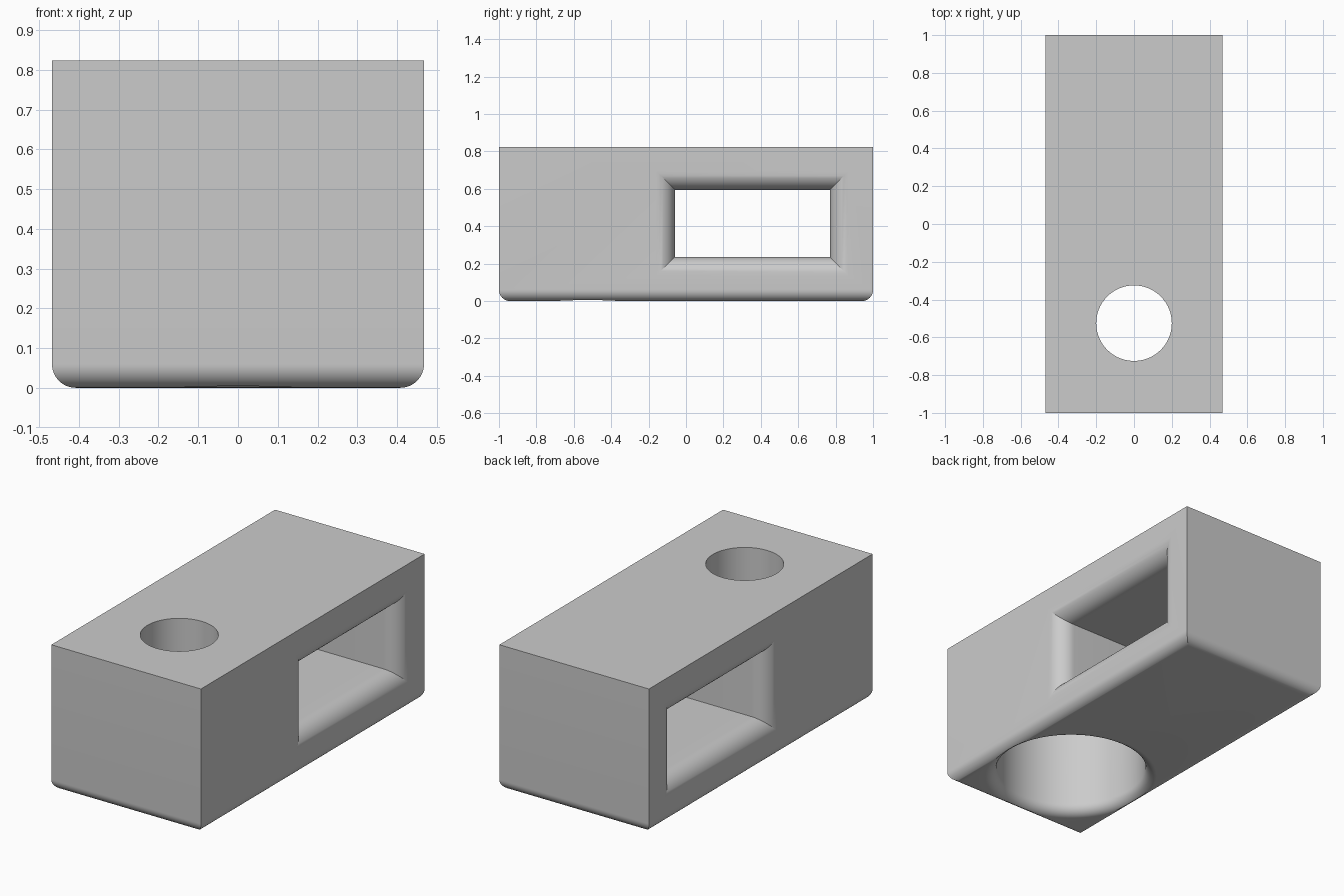
import bpy
import bmesh
from math import sin, cos, pi, radians

if "Cube" in bpy.data.objects:
    bpy.data.objects.remove(bpy.data.objects["Cube"], do_unlink=True)

HALF_W, HALF_L, HEIGHT = 0.468, 1.0, 0.823
EDGE_R = 0.06                      # rounding of the bottom edges and bore mouth
WINDOW_R = 0.10                    # rounding of the window mouths
HOLE_Y, HOLE_R, BORE_R, BORE_TOP = -0.525, 0.20, 0.40, 0.53
STEPS = 12

grey = bpy.data.materials.new("plain grey")
grey.use_nodes = True
colour = (0.6, 0.6, 0.6, 1)
grey.diffuse_color = colour
grey.node_tree.nodes["Principled BSDF"].inputs["Base Color"].default_value = colour


def loft(name, rings):
    """Closed solid through a list of rings with equal point counts."""
    bm = bmesh.new()
    loops = [[bm.verts.new(p) for p in ring] for ring in rings]
    count = len(loops[0])
    for a, b in zip(loops, loops[1:]):
        for i in range(count):
            j = (i + 1) % count
            bm.faces.new((a[i], a[j], b[j], b[i]))
    bm.faces.new(loops[0])
    bm.faces.new(loops[-1])
    bmesh.ops.recalc_face_normals(bm, faces=bm.faces)
    mesh = bpy.data.meshes.new(name)
    bm.to_mesh(mesh)
    bm.free()
    mesh.materials.append(grey)
    obj = bpy.data.objects.new(name, mesh)
    bpy.context.collection.objects.link(obj)
    return obj


def fillet(radius):
    """Quarter round as (sideways offset, distance from the outer face)."""
    angles = [i * pi / 2 / STEPS for i in range(STEPS + 1)]
    return [(radius * (1 - cos(a)), radius * (1 - sin(a))) for a in angles]


def block_ring(inset, z):
    w, l = HALF_W - inset, HALF_L - inset
    return [(-w, -l, z), (w, -l, z), (w, l, z), (-w, l, z)]


def circle(r, z, n=96):
    return [(r * cos(2 * pi * i / n), HOLE_Y + r * sin(2 * pi * i / n), z)
            for i in range(n)]


def window_ring(grow, x):
    y0, y1, z0, z1 = -0.06 - grow, 0.77 + grow, 0.235 - grow, 0.595 + grow
    return [(x, y0, z0), (x, y1, z0), (x, y1, z1), (x, y0, z1)]


# Block with rounded bottom edges and sharp upright edges
block = loft("block", [block_ring(0, HEIGHT)]
             + [block_ring(o, d) for o, d in fillet(EDGE_R)])

# Stepped round hole: narrow above, wide bore with a rounded mouth below
hole_cutter = loft("hole_cutter",
                   [circle(HOLE_R, HEIGHT + 0.1), circle(HOLE_R, BORE_TOP),
                    circle(BORE_R, BORE_TOP)]
                   + [circle(BORE_R + o, d) for o, d in fillet(EDGE_R)]
                   + [circle(BORE_R + EDGE_R, -0.1)])

# Side-to-side window, flaring smoothly at both mouths
half = [window_ring(o, HALF_W - d) for o, d in fillet(WINDOW_R)]
half.append(window_ring(WINDOW_R, HALF_W + 0.1))
mirrored = [[(-x, y, z) for x, y, z in ring] for ring in reversed(half)]
window_cutter = loft("window_cutter", mirrored + half)

# Cut both openings
bpy.context.view_layer.objects.active = block
block.select_set(True)
for cutter in (hole_cutter, window_cutter):
    cut = block.modifiers.new(cutter.name, 'BOOLEAN')
    cut.operation = 'DIFFERENCE'
    cut.solver = 'EXACT'
    cut.object = cutter
    bpy.ops.object.modifier_apply(modifier=cut.name)
    bpy.data.objects.remove(cutter, do_unlink=True)

bpy.ops.object.shade_smooth_by_angle(angle=radians(25))
